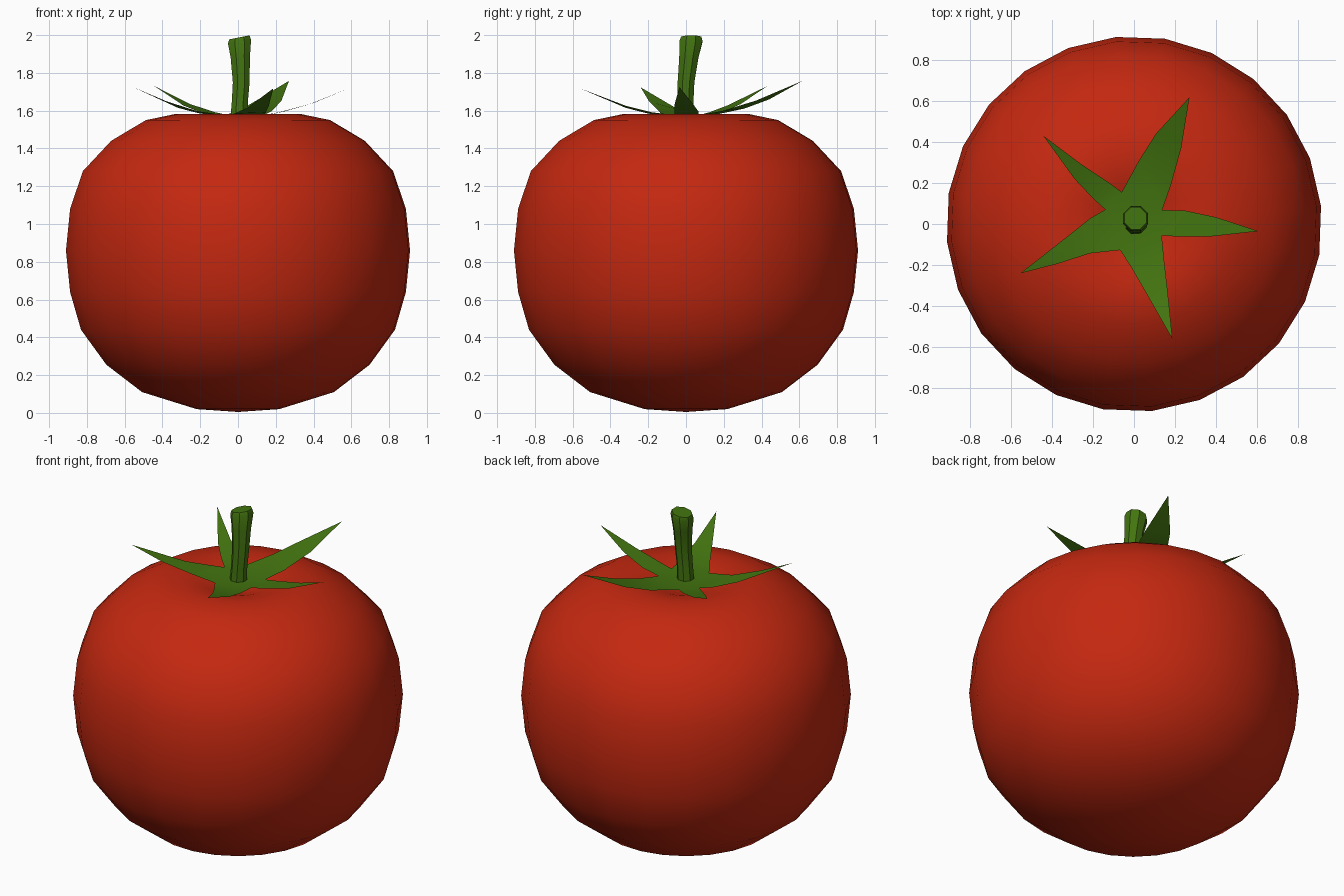
import bpy, bmesh, math
from mathutils import Vector

if "Cube" in bpy.data.objects:
    bpy.data.objects.remove(bpy.data.objects["Cube"])


def material(name, rgb):
    m = bpy.data.materials.new(name)
    m.diffuse_color = (*rgb, 1)
    m.use_nodes = True
    m.node_tree.nodes["Principled BSDF"].inputs["Base Color"].default_value = m.diffuse_color
    return m


red = material("tomato red", (0.55, 0.021, 0.005))
green = material("leaf green", (0.056, 0.175, 0.005))


def finish(bm, name, mat, angle):
    mesh = bpy.data.meshes.new(name)
    bm.to_mesh(mesh)
    bm.free()
    ob = bpy.data.objects.new(name, mesh)
    bpy.context.collection.objects.link(ob)
    mesh.materials.append(mat)
    bpy.ops.object.select_all(action='DESELECT')
    ob.select_set(True)
    bpy.context.view_layer.objects.active = ob
    bpy.ops.object.shade_smooth_by_angle(angle=math.radians(angle))
    return ob


def stacked_rings(name, rings, sides, start, low, high, mat, angle):
    """Rings are (x, y, z, radius, tilt in x), closed by points low and high."""
    bm = bmesh.new()
    loops = []
    for x, y, z, r, tilt in rings:
        loop = []
        for i in range(sides):
            a = start + math.tau * i / sides
            dx, dy = r * math.cos(a), r * math.sin(a)
            loop.append(bm.verts.new((x + dx, y + dy, z + tilt * dx)))
        loops.append(loop)
    bottom, top = bm.verts.new(low), bm.verts.new(high)
    for i in range(sides):
        j = (i + 1) % sides
        for a, b in zip(loops, loops[1:]):
            bm.faces.new((a[i], a[j], b[j], b[i]))
        bm.faces.new((bottom, loops[0][j], loops[0][i]))
        bm.faces.new((top, loops[-1][i], loops[-1][j]))
    return finish(bm, name, mat, angle)


# Fruit: lathed profile with a shallow dimple on top
profile = [(0.22, 0.02), (0.51, 0.11), (0.70, 0.255), (0.835, 0.44),
           (0.893, 0.64), (0.915, 0.86), (0.893, 1.08), (0.825, 1.28),
           (0.675, 1.44), (0.49, 1.55), (0.33, 1.583), (0.19, 1.555),
           (0.08, 1.515)]
stacked_rings("fruit", [(0, 0, z, r, 0) for r, z in profile], 24,
              math.radians(5.5), (0, 0, 0.005), (0, 0, 1.50), red, 60)

# Stem: slightly bent eight-sided stalk with a slanted cap
stacked_rings("stem", [(0.005, -0.005, 1.55, 0.05, 0), (0.01, -0.003, 1.65, 0.046, 0),
                       (0.017, 0.0, 1.75, 0.048, 0), (0.012, 0.015, 1.88, 0.055, 0),
                       (0.008, 0.026, 1.965, 0.066, 0.15),
                       (0.007, 0.028, 1.988, 0.058, 0.2)], 8,
              math.radians(22.5), (0.005, -0.005, 1.55), (0.007, 0.028, 1.988), green, 40)

# Calyx: five pointed leaves rising outward from a small centre
notches = [(0.135, -0.055), (0.137, 0.068), (-0.06, 0.155),
           (-0.14, 0.07), (-0.068, -0.127)]
# For each leaf: inner right, outer right, tip, outer left, inner left
leaves = [
    [(0.19, -0.06), (0.38, -0.06), (0.605, -0.035), (0.40, 0.033), (0.25, 0.065)],
    [(0.18, 0.19), (0.23, 0.37), (0.27, 0.617), (0.107, 0.44), (0.025, 0.31)],
    [(-0.12, 0.20), (-0.255, 0.29), (-0.442, 0.43), (-0.29, 0.22), (-0.20, 0.125)],
    [(-0.21, 0.03), (-0.317, -0.055), (-0.553, -0.24), (-0.376, -0.195), (-0.215, -0.143)],
    [(-0.02, -0.20), (0.05, -0.32), (0.187, -0.56), (0.163, -0.32), (0.147, -0.18)],
]


def leaf_height(x, y):
    r = math.hypot(x, y)
    return 1.572 + 0.44 * max(0, r - 0.10) ** 1.55


bm = bmesh.new()
add = lambda p: bm.verts.new((p[0], p[1], leaf_height(*p)))
centre = add((0.0, 0.01))
inner = [add(p) for p in notches]
for i, leaf in enumerate(leaves):
    n1, n2 = inner[i], inner[(i + 1) % 5]
    a, b, tip, c, d = [add(p) for p in leaf]
    for f in ((centre, n1, n2), (n1, a, d, n2), (a, b, c, d), (b, tip, c)):
        bm.faces.new(f)
bmesh.ops.recalc_face_normals(bm, faces=bm.faces)
if sum(f.normal.z for f in bm.faces) < 0:
    bmesh.ops.reverse_faces(bm, faces=bm.faces)
finish(bm, "calyx", green, 60)
